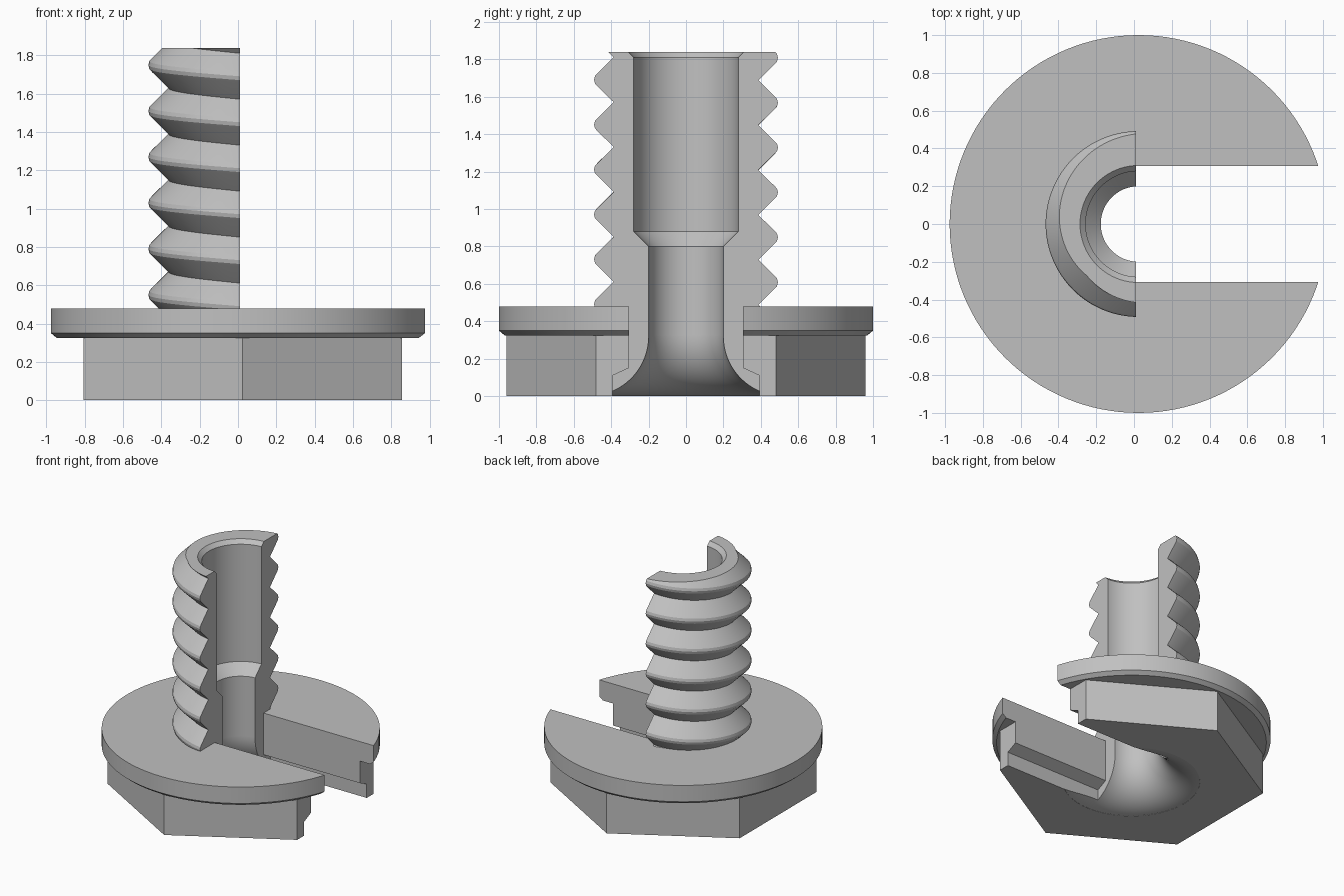
import bpy, bmesh
from math import sin, cos, pi, radians

cube = bpy.data.objects.get("Cube")
if cube:
    bpy.data.objects.remove(cube, do_unlink=True)

CX = 0.024          # axis of the bolt
CUT_X = 0.01        # plane where the section starts
TOP, FLANGE_TOP, FLANGE_BASE = 1.84, 0.48, 0.325

steel = bpy.data.materials.new("light_grey_steel")
steel.use_nodes = True
steel.diffuse_color = (0.53, 0.53, 0.53, 1)
steel.node_tree.nodes["Principled BSDF"].inputs["Base Color"].default_value = (0.53, 0.53, 0.53, 1)


def loft(name, rings, planes=()):
    """Skin closed rings into a capped solid, then trim it by planes."""
    bm = bmesh.new()
    loops = [[bm.verts.new(p) for p in ring] for ring in rings]
    n = len(loops[0])
    for a, b in zip(loops, loops[1:]):
        for i in range(n):
            j = (i + 1) % n
            bm.faces.new((a[i], a[j], b[j], b[i]))
    bm.faces.new(loops[0])
    bm.faces.new(loops[-1])
    for co, no in planes:
        cut = bmesh.ops.bisect_plane(bm, geom=bm.verts[:] + bm.edges[:] + bm.faces[:],
                                     plane_co=co, plane_no=no, clear_outer=True)
        edges = [e for e in cut["geom_cut"] if isinstance(e, bmesh.types.BMEdge)]
        bmesh.ops.edgeloop_fill(bm, edges=edges)
    bmesh.ops.recalc_face_normals(bm, faces=bm.faces[:])
    mesh = bpy.data.meshes.new(name)
    bm.to_mesh(mesh)
    bm.free()
    mesh.materials.append(steel)
    ob = bpy.data.objects.new(name, mesh)
    bpy.context.collection.objects.link(ob)
    return ob


def lathe(name, profile, sides=96):
    angles = [pi / 2 + 2 * pi * i / sides for i in range(sides)]
    return loft(name, [[(CX + r * cos(a), r * sin(a), z) for a in angles] for r, z in profile])


# Threaded half shank: one tooth outline repeated, rising half a pitch over the half turn
PITCH, STEPS = 0.24, 64
tooth = [(0.387, -0.12), (0.476, -0.032), (0.487, -0.02), (0.492, 0), (0.487, 0.02), (0.476, 0.032)]
outline = [(r, 1.69 + PITCH * k + dz) for k in range(-6, 2) for r, dz in tooth]
outline = [(0.1, outline[0][1])] + outline + [(0.1, outline[-1][1])]
sections = []
for s in range(STEPS + 1):
    t = s / STEPS
    a = -pi / 2 - pi * t
    sections.append([(CX + r * cos(a), r * sin(a), z + PITCH / 2 * t) for r, z in outline])
shank = loft("threaded_shank", sections, [((CUT_X, 0, 0), (1, 0, 0)),
                                          ((0, 0, TOP), (0, 0, 1)),
                                          ((0, 0, FLANGE_TOP), (0, 0, -1))])

# Round flange with a small lower chamfer, and hexagonal head
flange = lathe("flange", [(0.97, FLANGE_BASE), (1, 0.35), (1, FLANGE_TOP)], 128)
head = lathe("hex_head", [(0.96, 0), (0.96, FLANGE_BASE)], 6)

# Stepped bore with a trumpet-shaped mouth
R = 0.32
flare = [(0.2 + R - R * cos(radians(d)), R - R * sin(radians(d))) for d in range(85, -1, -5)]
bore = lathe("bore_cutter", [(0.5, -0.05)] + flare +
             [(0.2, 0.8), (0.28, 0.88), (0.28, 1.81), (0.34, 1.87)])

# Slot that widens near the bottom
half = [(0.392, -0.1), (0.392, 0.11), (0.306, 0.15), (0.306, 0.7)]
slot_outline = half + [(-y, z) for y, z in reversed(half)]
slot = loft("slot_cutter", [[(x, y, z) for y, z in slot_outline] for x in (CUT_X, 1.3)])


def carve(ob, cutters):
    bpy.ops.object.select_all(action="DESELECT")
    ob.select_set(True)
    bpy.context.view_layer.objects.active = ob
    for cutter in cutters:
        mod = ob.modifiers.new("carve", "BOOLEAN")
        mod.operation = "DIFFERENCE"
        mod.solver = "EXACT"
        mod.object = cutter
        bpy.ops.object.modifier_apply(modifier=mod.name)
    bpy.ops.object.shade_smooth_by_angle(angle=radians(24))


carve(shank, [bore])
carve(flange, [bore, slot])
carve(head, [bore, slot])
for cutter in (bore, slot):
    bpy.data.objects.remove(cutter, do_unlink=True)
